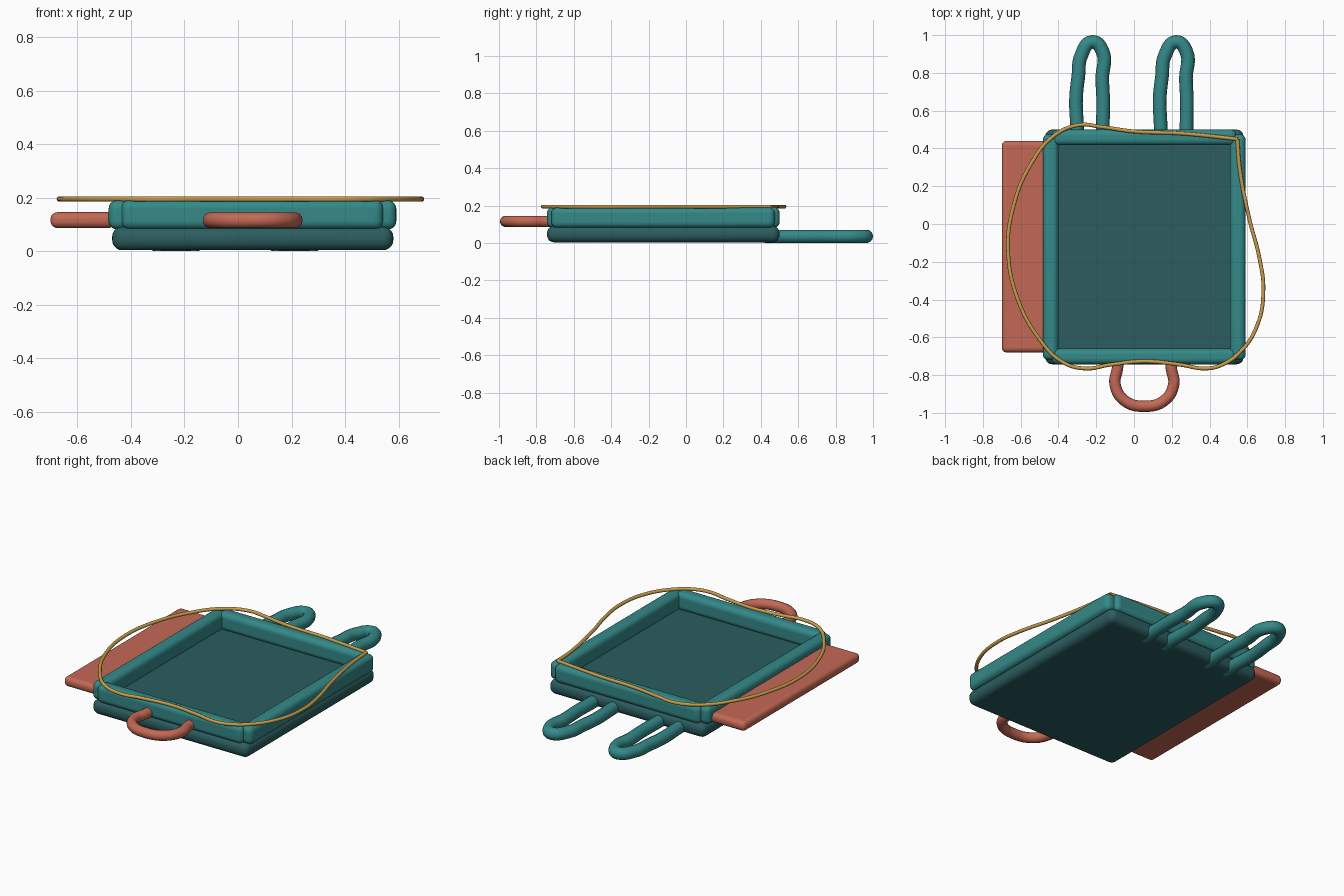
import bpy
from mathutils import Vector

if "Cube" in bpy.data.objects:
    bpy.data.objects.remove(bpy.data.objects["Cube"])


def material(name, rgb):
    m = bpy.data.materials.new(name)
    m.diffuse_color = (*rgb, 1)
    m.use_nodes = True
    m.node_tree.nodes["Principled BSDF"].inputs["Base Color"].default_value = m.diffuse_color
    return m


TEAL = material("teal", (0.035, 0.25, 0.25))
DARK = material("dark_teal", (0.025, 0.11, 0.115))
CORAL = material("coral", (0.55, 0.14, 0.09))
GOLD = material("gold", (0.58, 0.34, 0.07))


def rounded_box(name, lo, hi, radius, mat):
    lo, hi = Vector(lo), Vector(hi)
    bpy.ops.mesh.primitive_cube_add(size=1, location=(lo + hi) / 2)
    ob = bpy.context.object
    ob.name = name
    ob.scale = hi - lo
    bpy.ops.object.transform_apply(location=False, rotation=False, scale=True)
    bev = ob.modifiers.new("round", "BEVEL")
    bev.width = radius
    bev.segments = 5
    ob.data.materials.append(mat)
    bpy.ops.object.shade_smooth_by_angle()
    return ob


def tube(name, points, z, radius, mat, dx=0):
    cu = bpy.data.curves.new(name, "CURVE")
    cu.dimensions = "3D"
    cu.bevel_depth = radius
    cu.bevel_resolution = 5
    cu.resolution_u = 8
    cu.use_fill_caps = True
    sp = cu.splines.new("BEZIER")
    sp.bezier_points.add(len(points) - 1)
    for bp, (x, y) in zip(sp.bezier_points, points):
        bp.co = (x + dx, y, z)
        bp.handle_left_type = bp.handle_right_type = "AUTO"
    cu.materials.append(mat)
    ob = bpy.data.objects.new(name, cu)
    bpy.context.collection.objects.link(ob)
    return ob


# Tray base
rounded_box("tray_base", (-0.47, -0.743, 0.004), (0.58, 0.5, 0.092), 0.038, DARK)

# Raised rim: two side bars and two end bars
for name, x in (("left", -0.483), ("right", 0.508)):
    rounded_box(name + "_rim", (x, -0.72, 0.082), (x + 0.083, 0.475, 0.19), 0.03, TEAL)
for name, y in (("front", -0.743), ("back", 0.417)):
    rounded_box(name + "_rim", (-0.435, y, 0.082), (0.542, y + 0.083, 0.192), 0.03, TEAL)

# Side shelf
rounded_box("side_shelf", (-0.7, -0.68, 0.087), (-0.46, 0.44, 0.146), 0.025, CORAL)

# Front handle
tube("front_handle", [(-0.085, -0.70), (-0.087, -0.76), (-0.1, -0.85), (-0.05, -0.935),
                      (0.055, -0.965), (0.16, -0.935), (0.21, -0.85), (0.197, -0.76),
                      (0.195, -0.70)], 0.116, 0.03, CORAL)

# Pair of back loops, running under the base
loop = [(-0.3, 0.42), (-0.302, 0.52), (-0.307, 0.66), (-0.295, 0.78), (-0.28, 0.89),
        (-0.22, 0.964), (-0.165, 0.91), (-0.168, 0.77), (-0.163, 0.65),
        (-0.165, 0.52), (-0.165, 0.42)]
for name, dx in (("left", 0), ("right", 0.443)):
    tube(name + "_back_loop", loop, 0.036, 0.036, TEAL, dx)

# Wavy cord lying on the rim, closing at one sharp corner
tube("cord", [(0.547, 0.45), (0.56, 0.29), (0.61, 0.03), (0.665, -0.185), (0.685, -0.345),
              (0.655, -0.53), (0.56, -0.68), (0.455, -0.75), (0.375, -0.765),
              (0.245, -0.745), (0.055, -0.727), (-0.125, -0.745), (-0.26, -0.765),
              (-0.38, -0.73), (-0.50, -0.61), (-0.615, -0.40), (-0.667, -0.13),
              (-0.635, 0.105), (-0.55, 0.31), (-0.42, 0.47), (-0.285, 0.525),
              (-0.18, 0.515), (0, 0.49), (0.245, 0.48), (0.547, 0.45)],
     0.195, 0.01, GOLD)
